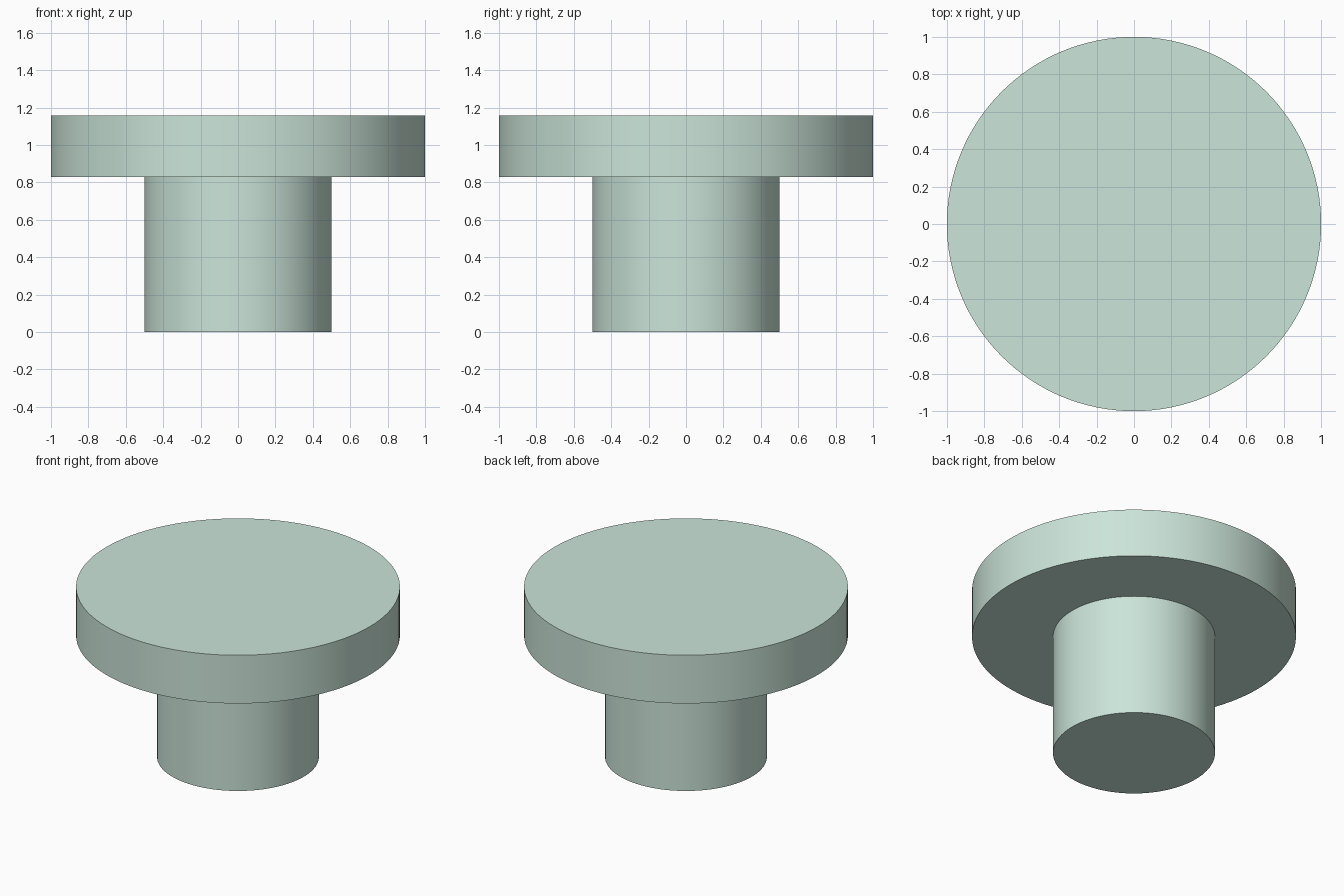
import bpy, math

if "Cube" in bpy.data.objects:
    bpy.data.objects.remove(bpy.data.objects["Cube"])

mint = bpy.data.materials.new("pale_green")
mint.diffuse_color = (0.60, 0.78, 0.70, 1.0)
mint.use_nodes = True
mint.node_tree.nodes["Principled BSDF"].inputs["Base Color"].default_value = mint.diffuse_color


def disc(name, radius, z0, z1):
    """Upright smooth cylinder between two heights."""
    bpy.ops.mesh.primitive_cylinder_add(
        vertices=128, radius=radius, depth=z1 - z0, location=(0, 0, (z0 + z1) / 2))
    ob = bpy.context.object
    ob.name = name
    ob.data.materials.append(mint)
    bpy.ops.object.shade_smooth_by_angle(angle=math.radians(30))
    return ob


# Narrow stem standing on the ground
disc("stem", 0.5, 0.0, 0.829)
# Wide flat head on top of the stem
disc("head", 1.0, 0.829, 1.158)
